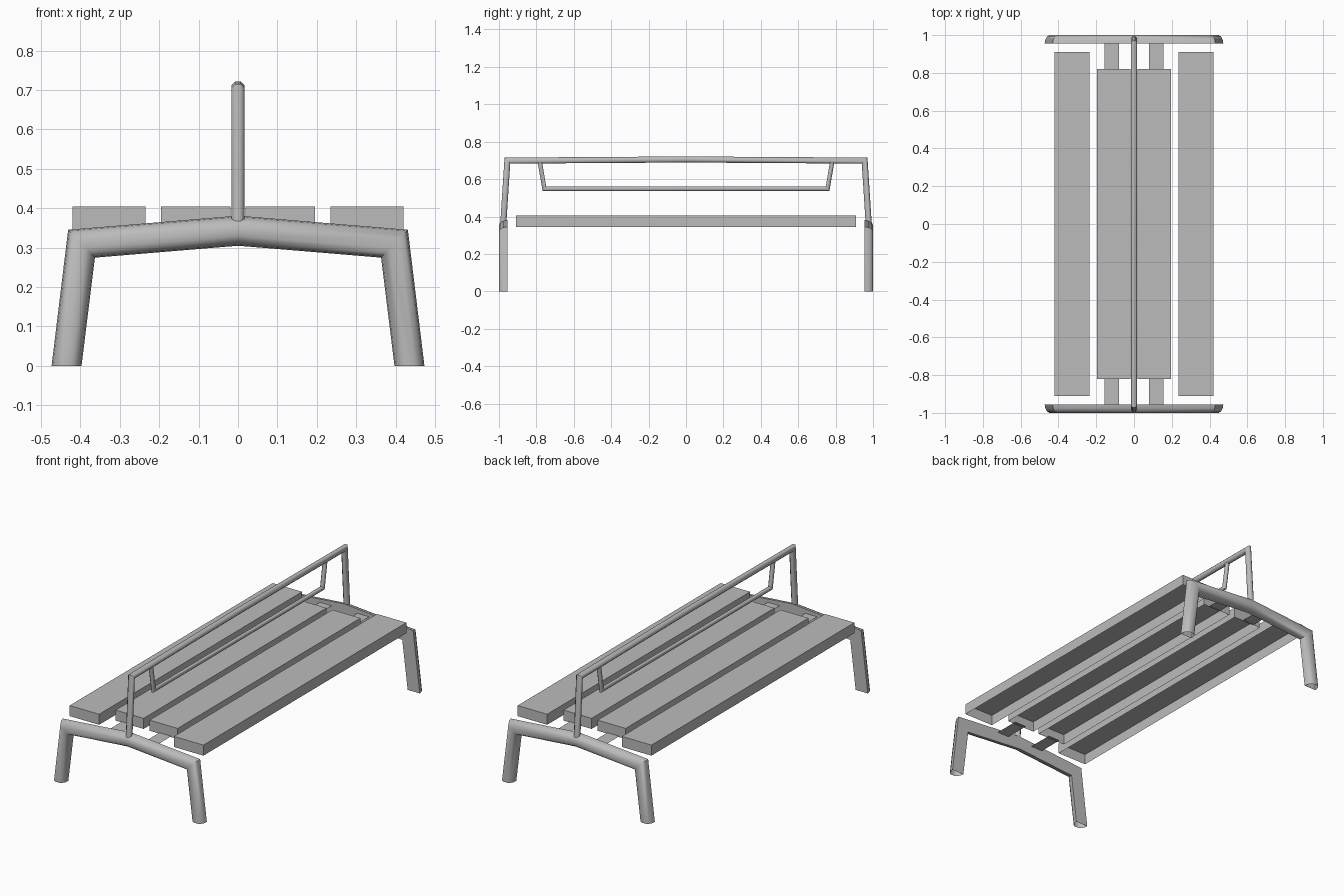
import bpy, bmesh, math
from mathutils import Vector

if "Cube" in bpy.data.objects:
    bpy.data.objects.remove(bpy.data.objects["Cube"])

grey = bpy.data.materials.new("plain_grey")
grey.use_nodes = True
grey.diffuse_color = (0.5, 0.5, 0.5, 1)
grey.node_tree.nodes["Principled BSDF"].inputs["Base Color"].default_value = (0.5, 0.5, 0.5, 1)


def finish(name, bm, smooth=False):
    bmesh.ops.recalc_face_normals(bm, faces=bm.faces)
    mesh = bpy.data.meshes.new(name)
    bm.to_mesh(mesh)
    bm.free()
    mesh.materials.append(grey)
    obj = bpy.data.objects.new(name, mesh)
    bpy.context.collection.objects.link(obj)
    if smooth:
        bpy.ops.object.select_all(action='DESELECT')
        obj.select_set(True)
        bpy.context.view_layer.objects.active = obj
        bpy.ops.object.shade_smooth_by_angle(angle=math.radians(50))
    return obj


def sweep(name, path, section, place):
    """Sweep a section along a flat path with mitred corners; place maps (a, z, out) to space."""
    bm = bmesh.new()
    pts = [Vector(p) for p in path]
    rings = []
    for i, p in enumerate(pts):
        before = (p - pts[i - 1]).normalized() if i else None
        after = (pts[i + 1] - p).normalized() if i < len(pts) - 1 else None
        before, after = before or after, after or before
        n1, n2 = Vector((-before.y, before.x)), Vector((-after.y, after.x))
        miter = (n1 + n2).normalized()
        miter /= miter.dot(n1)
        # end rings stay level where the path ends on the ground
        if p.y == 0:
            miter = Vector((1 if n1.x > 0 else -1, 0))
        rings.append([bm.verts.new(place(*(p + miter * u), v)) for u, v in section])
    count = len(section)
    for r1, r2 in zip(rings, rings[1:]):
        for k in range(count):
            j = (k + 1) % count
            bm.faces.new((r1[k], r1[j], r2[j], r2[k]))
    return finish(name, bm, True)


def ring(radius, sides=8):
    return [(radius * math.cos(math.tau * (k + 0.5) / sides),
             radius * math.sin(math.tau * (k + 0.5) / sides)) for k in range(sides)]


def plank(name, x0, x1, half):
    """Board with an open underside."""
    bm = bmesh.new()
    bmesh.ops.create_cube(bm, size=1)
    for v in bm.verts:
        v.co = ((x0 + x1) / 2 + v.co.x * (x1 - x0), v.co.y * 2 * half, 0.375 + v.co.z * 0.06)
    under = [f for f in bm.faces if f.calc_center_median().z < 0.35]
    bmesh.ops.delete(bm, geom=under, context='FACES_ONLY')
    finish(name, bm)


# Arched end frames, flat inside and rounded outside
arch = [(-0.435, 0), (-0.397, 0.31), (0, 0.343), (0.397, 0.31), (0.435, 0)]
d_shape = [(-0.038, 0), (-0.035, 0.02), (-0.026, 0.037), (-0.013, 0.045),
           (0.013, 0.045), (0.026, 0.037), (0.035, 0.02), (0.038, 0)]
for end, s in (("front", -1), ("back", 1)):
    sweep(end + "_frame", arch, d_shape, lambda a, z, o, s=s: (a, s * (0.955 + o), z))

# Seat boards and the flat straps joining them to the frames
for side, s in (("left", 1), ("right", -1)):
    for kind, near, far, half in (("outer", 0.235, 0.42, 0.91), ("inner", 0.019, 0.195, 0.82)):
        plank(f"{side}_{kind}_seat_board", *sorted((s * near, s * far)), half)
    for end, e in (("front", -1), ("back", 1)):
        bm = bmesh.new()
        corners = ((0.08, 0.81), (0.155, 0.81), (0.155, 0.96), (0.08, 0.96))
        bm.faces.new([bm.verts.new((s * x, e * y, 0.35)) for x, y in corners])
        finish(f"{side}_{end}_strap", bm)


# Central rail with end posts, and the lower bar hung beneath it
def lengthwise(a, z, o):
    return (o, a, z)


rail = [(-0.977, 0.36), (-0.955, 0.699), (0, 0.705), (0.955, 0.699), (0.977, 0.36)]
sweep("back_rail", rail, ring(0.0175), lengthwise)
bar = [(-0.782, 0.695), (-0.757, 0.548), (0.757, 0.548), (0.782, 0.695)]
sweep("lower_bar", bar, ring(0.0125), lengthwise)
